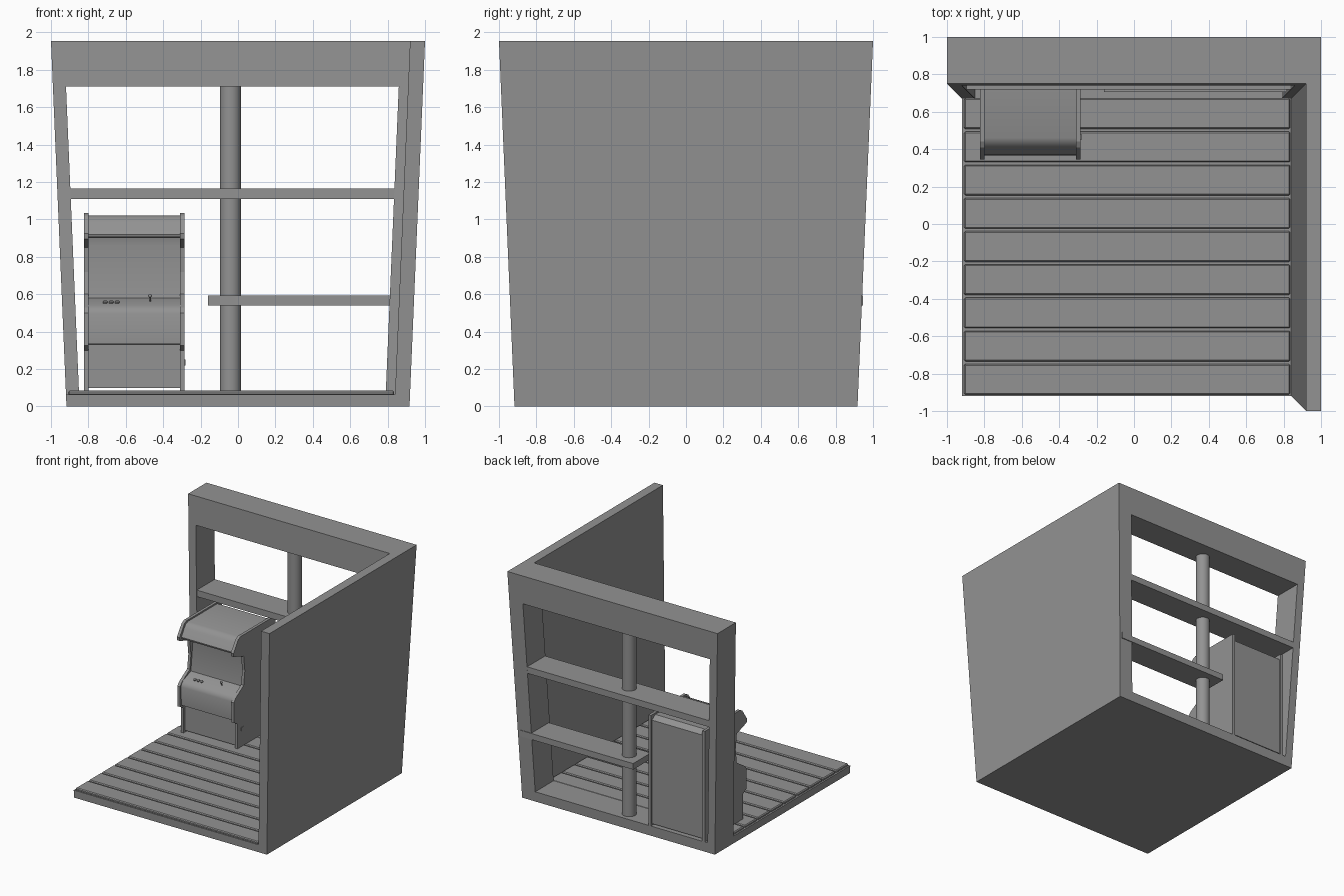
import bpy, bmesh, math

cube = bpy.data.objects.get("Cube")
if cube:
    bpy.data.objects.remove(cube)

grey = bpy.data.materials.new("plain_grey")
grey.use_nodes = True
tone = (0.29, 0.29, 0.29, 1)
grey.diffuse_color = tone
grey.node_tree.nodes["Principled BSDF"].inputs["Base Color"].default_value = tone

TOP = 1.955


def half(z):
    """Half width of the flared room at height z."""
    return 0.917 + 0.083 * z / TOP


def finish(name, bm):
    bmesh.ops.recalc_face_normals(bm, faces=bm.faces)
    mesh = bpy.data.meshes.new(name)
    bm.to_mesh(mesh)
    bm.free()
    mesh.materials.append(grey)
    obj = bpy.data.objects.new(name, mesh)
    bpy.context.collection.objects.link(obj)
    return obj


def loft(name, z0, z1, rect):
    """Six-sided block; rect(h) gives x0, x1, y0, y1 for half width h."""
    bm = bmesh.new()
    rings = []
    for z in (z0, z1):
        x0, x1, y0, y1 = rect(half(z))
        rings.append([bm.verts.new((x, y, z)) for x, y in
                      ((x0, y0), (x1, y0), (x1, y1), (x0, y1))])
    low, high = rings
    bm.faces.new(low)
    bm.faces.new(high)
    for i in range(4):
        j = (i + 1) % 4
        bm.faces.new((low[i], low[j], high[j], high[i]))
    return finish(name, bm)


def box(name, x0, x1, y0, y1, z0, z1, bevel=0):
    obj = loft(name, z0, z1, lambda h: (x0, x1, y0, y1))
    if bevel:
        mod = obj.modifiers.new("edge", "BEVEL")
        mod.width, mod.segments = bevel, 1
    return obj


def extrude_profile(name, pts, x0, x1):
    """Side profile of (y, z) points carried from x0 to x1."""
    bm = bmesh.new()
    face = bm.faces.new([bm.verts.new((x0, y, z)) for y, z in pts])
    new = bmesh.ops.extrude_face_region(bm, geom=[face])["geom"]
    verts = [v for v in new if isinstance(v, bmesh.types.BMVert)]
    bmesh.ops.translate(bm, verts=verts, vec=(x1 - x0, 0, 0))
    return finish(name, bm)


def cylinder(name, radius, depth, location, tilt=0, sides=32):
    bpy.ops.mesh.primitive_cylinder_add(vertices=sides, radius=radius, depth=depth,
                                        location=location, rotation=(tilt, 0, 0))
    obj = bpy.context.object
    obj.name = name
    obj.data.materials.append(grey)
    bpy.ops.object.shade_smooth_by_angle()
    return obj


# Room shell
SILL, HEAD = 0.085, 1.71
loft("floor_base", 0, 0.065, lambda h: (-h, h, -h, h))
loft("side_wall", 0.065, TOP, lambda h: (h - 0.08, h, -h, h))
loft("window_sill", 0.065, SILL, lambda h: (-h, h - 0.08, h - 0.25, h))
loft("window_header", HEAD, TOP, lambda h: (-h, h - 0.08, h - 0.25, h))
loft("window_post_right", SILL, HEAD, lambda h: (-h, 0.07 - h, h - 0.25, h))
loft("window_post_left", SILL, HEAD, lambda h: (h - 0.13, h - 0.08, h - 0.25, h))

# Floor planks
pitch = 0.1775
for i in range(9):
    y = -0.912 + i * pitch
    end = min(y + pitch - 0.014, 0.68)
    box(f"plank_{i + 1}", -0.908, 0.835, y, end, 0.06, SILL, 0.007)

# Shelves and pipe
box("upper_shelf", -0.9, 0.84, 0.72, 0.965, 1.11, 1.165)
box("lower_shelf", -0.16, 0.92, 0.705, 0.947, 0.54, 0.592)
cylinder("pipe", 0.057, HEAD - SILL + 0.01, (-0.04, 0.83, (HEAD + SILL) / 2))

# Game cabinet side panels
side = [(0.40, 0.085), (0.40, 0.30), (0.355, 0.325), (0.35, 0.50), (0.375, 0.53),
        (0.485, 0.60), (0.50, 0.72), (0.485, 0.85), (0.35, 0.895), (0.345, 0.925),
        (0.41, 1.02), (0.44, 1.035), (0.92, 1.035), (0.92, 0.085)]
left, right = -0.285, -0.823
extrude_profile("cabinet_side_left", side, left - 0.025, left)
extrude_profile("cabinet_side_right", side, right, right + 0.025)

# Cabinet body between the panels
body = [(0.42, 0.10), (0.42, 0.33), (0.37, 0.335), (0.365, 0.495), (0.375, 0.52),
        (0.395, 0.54), (0.50, 0.58), (0.53, 0.86), (0.52, 0.90), (0.375, 0.905),
        (0.37, 0.92), (0.41, 0.985), (0.43, 1.01), (0.46, 1.022),
        (0.86, 1.022), (0.905, 0.99), (0.905, 0.10)]
cabinet = extrude_profile("cabinet_body", body, right + 0.025, left - 0.025)
bpy.context.view_layer.objects.active = cabinet
cabinet.select_set(True)
bpy.ops.object.shade_smooth_by_angle(angle=math.radians(35))

# Controls
slope = math.atan2(0.04, 0.105)
for i in range(3):
    cylinder(f"button_{i + 1}", 0.012, 0.014,
             (-0.71 + 0.032 * i, 0.43, 0.556), slope, 12)
cylinder("joystick_stem", 0.004, 0.04, (-0.47, 0.45, 0.572), slope, 8)
bpy.ops.mesh.primitive_uv_sphere_add(segments=12, ring_count=8, radius=0.01,
                                     location=(-0.47, 0.445, 0.592))
knob = bpy.context.object
knob.name = "joystick_knob"
knob.data.materials.append(grey)
bpy.ops.object.shade_smooth()

# Small latch on the cabinet side
box("side_latch", left, left + 0.004, 0.45, 0.48, 0.22, 0.25)
